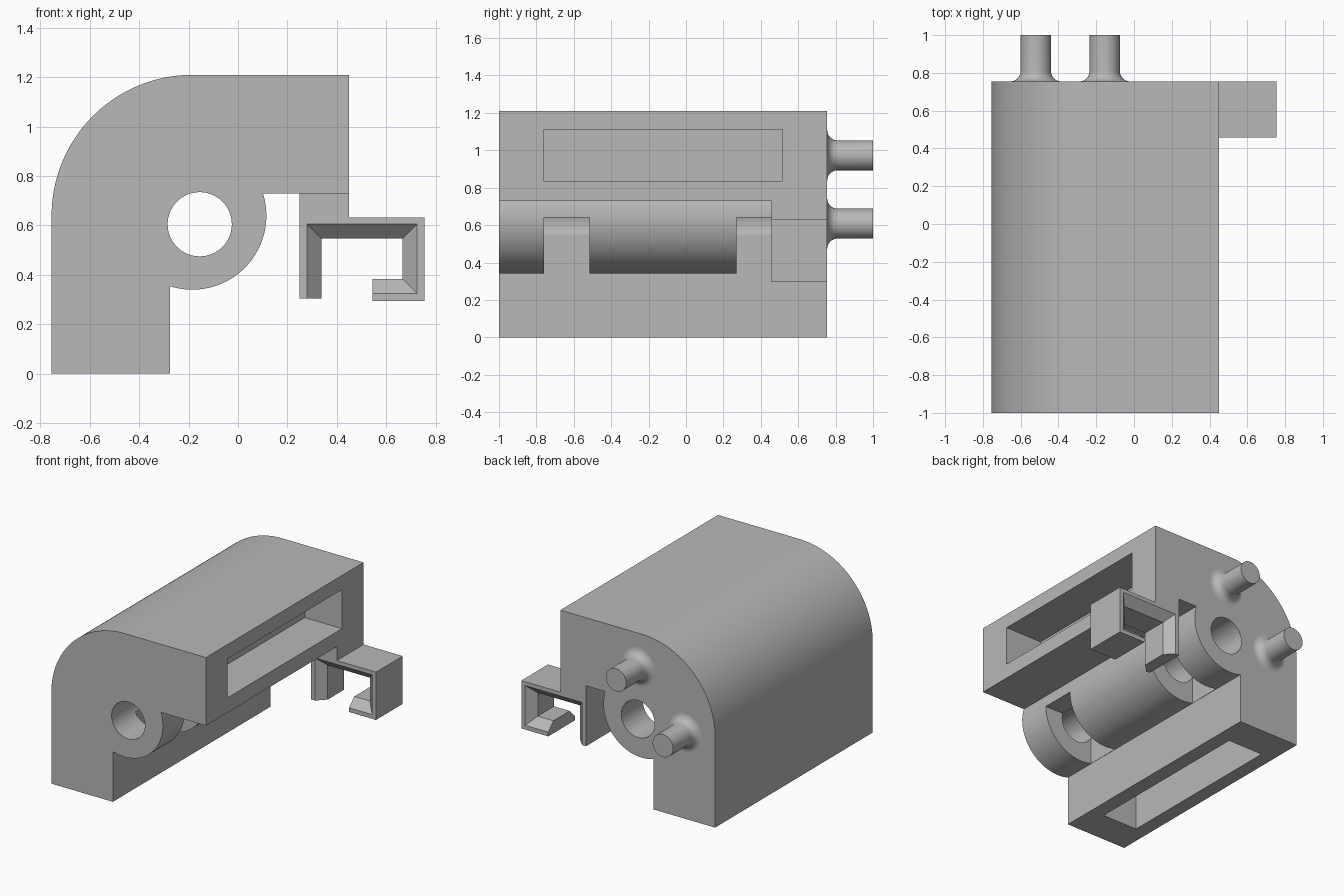
import bpy, bmesh
from math import sin, cos, radians

cube = bpy.data.objects.get("Cube")
if cube:
    bpy.data.objects.remove(cube, do_unlink=True)

grey = bpy.data.materials.new("plain_grey")
grey.use_nodes = True
grey.diffuse_color = (0.48, 0.48, 0.48, 1)
grey.node_tree.nodes["Principled BSDF"].inputs["Base Color"].default_value = grey.diffuse_color


def arc(cx, cz, r, start, end, n):
    """Points of an arc in the xz plane, angles in degrees."""
    angles = [radians(start + (end - start) * i / n) for i in range(n + 1)]
    return [(cx + r * cos(a), cz + r * sin(a)) for a in angles]


def loft(name, sections):
    """Closed solid through (y, outline) sections, outlines in the xz plane."""
    bm = bmesh.new()
    rings = [[bm.verts.new((x, y, z)) for x, z in pts] for y, pts in sections]
    for a, b in zip(rings, rings[1:]):
        for i in range(len(a)):
            j = (i + 1) % len(a)
            bm.faces.new((a[i], a[j], b[j], b[i]))
    bm.faces.new(rings[0])
    bm.faces.new(rings[-1])
    bmesh.ops.recalc_face_normals(bm, faces=bm.faces)
    mesh = bpy.data.meshes.new(name)
    bm.to_mesh(mesh)
    bm.free()
    mesh.materials.append(grey)
    obj = bpy.data.objects.new(name, mesh)
    bpy.context.collection.objects.link(obj)
    return obj


def box(name, x0, x1, y0, y1, z0, z1):
    outline = [(x0, z0), (x1, z0), (x1, z1), (x0, z1)]
    return loft(name, [(y0, outline), (y1, outline)])


def select(obj):
    bpy.ops.object.select_all(action='DESELECT')
    obj.select_set(True)
    bpy.context.view_layer.objects.active = obj


def smooth(obj):
    select(obj)
    bpy.ops.object.shade_smooth_by_angle(angle=radians(25))


def cut(obj, cutter):
    cutter.hide_render = True
    select(obj)
    mod = obj.modifiers.new("cut", 'BOOLEAN')
    mod.operation = 'DIFFERENCE'
    mod.solver = 'EXACT'
    mod.object = cutter
    bpy.ops.object.modifier_apply(modifier=mod.name)
    bpy.data.objects.remove(cutter, do_unlink=True)


FRONT, BACK = -1.0, 0.755
CX, CZ = -0.185, 0.64           # shared centre of shell and hub arcs
HOLE_X, HOLE_Z = -0.155, 0.605

# Body: rounded shell with a hub in its inner corner
outline = [(-0.755, 0), (-0.275, 0)]
outline += arc(CX, CZ, 0.30, 252.5, 377.5, 40)
outline += [(0.45, 0.73), (0.45, 1.21)]
outline += arc(CX, CZ, 0.57, 90, 180, 40)
body = loft("body", [(FRONT, outline), (BACK, outline)])

# Notches across the hub
for y0 in (-0.76, 0.27):
    cut(body, box("notch_cutter", -0.272, 0.2, y0, y0 + 0.245, 0.2, CZ))

# Through hole
circle = arc(HOLE_X, HOLE_Z, 0.13, 0, 360, 64)[:-1]
cut(body, loft("hole_cutter", [(FRONT - 0.1, circle), (BACK + 0.1, circle)]))

# Pockets in the side end and the bottom end
cut(body, box("side_pocket_cutter", 0.16, 0.6, -0.76, 0.515, 0.835, 1.11))
cut(body, box("bottom_pocket_cutter", -0.655, -0.38, -0.76, 0.515, -0.1, 0.29))
smooth(body)


# Hook bracket: walls chamfered thinner towards both open ends
def hook_outline(t):
    return [(0.25, 0.73), (0.45, 0.73), (0.45, 0.632), (0.755, 0.632),
            (0.755, 0.295), (0.545, 0.295), (0.545, 0.325 + t),
            (0.725 - t, 0.325 + t), (0.725 - t, 0.605 - t),
            (0.28 + t, 0.605 - t), (0.28 + t, 0.305), (0.25, 0.305)]


loft("hook_bracket", [(0.458, hook_outline(0)), (0.516, hook_outline(0.058)),
                      (0.697, hook_outline(0.058)), (BACK, hook_outline(0))])

# Back pegs with filleted roots
for name, x, z in (("upper_peg", -0.155, 0.973), ("lower_peg", -0.52, 0.608)):
    profile = [(0.135 - 0.055 * sin(radians(a)), BACK + 0.055 * (1 - cos(radians(a))))
               for a in range(0, 91, 10)]
    profile.append((0.08, 1.0))
    peg = loft(name, [(y, arc(x, z, r, 0, 360, 48)[:-1]) for r, y in profile])
    smooth(peg)
